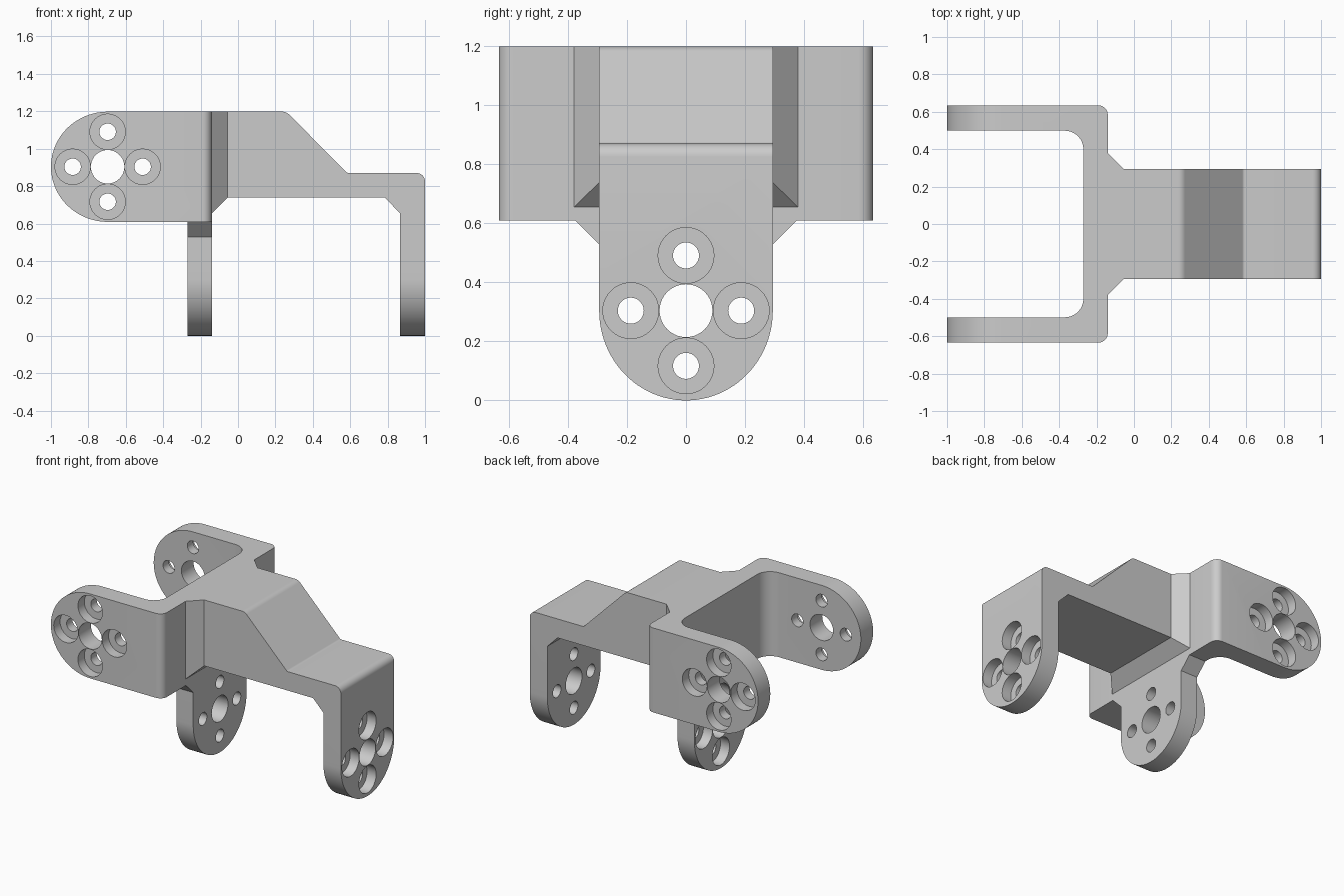
import bpy, bmesh, math
from mathutils import Vector, Matrix

if "Cube" in bpy.data.objects:
    bpy.data.objects.remove(bpy.data.objects["Cube"])

W, R, T = 0.294, 0.304, 0.135   # half width of a lug, lug end length, wall thickness
TOP, MID = 1.198, 0.609         # height range of the fork

grey = bpy.data.materials.new("grey")
grey.diffuse_color = (0.6, 0.6, 0.6, 1)
grey.use_nodes = True
grey.node_tree.nodes["Principled BSDF"].inputs["Base Color"].default_value = grey.diffuse_color


def finish(name, bm):
    bmesh.ops.recalc_face_normals(bm, faces=bm.faces[:])
    me = bpy.data.meshes.new(name)
    bm.to_mesh(me)
    bm.free()
    me.materials.append(grey)
    ob = bpy.data.objects.new(name, me)
    bpy.context.collection.objects.link(ob)
    return ob


def rounded(points, n=8):
    """Polygon from (a, b, radius) corners."""
    out = []
    for i, (a, b, r) in enumerate(points):
        p = Vector((a, b, 0))
        if r == 0:
            out.append((a, b))
            continue
        u = (Vector((*points[i - 1][:2], 0)) - p).normalized()
        v = (Vector((*points[(i + 1) % len(points)][:2], 0)) - p).normalized()
        half = u.angle(v) / 2
        c = p + (u + v).normalized() * r / math.sin(half)
        s = (p + u * r / math.tan(half) - c).normalized()
        e = (p + v * r / math.tan(half) - c).normalized()
        for k in range(n + 1):
            q = c + s.slerp(e, k / n).normalized() * r
            out.append((q.x, q.y))
    return out


def lug_end(n=48):
    """Half-round end: (across, distance from tip)."""
    return [(-W * math.cos(math.pi * k / n), R - R * math.sin(math.pi * k / n)) for k in range(n + 1)]


def prism(name, pts, axis, lo, hi):
    put = {'x': lambda a, b, d: (d, a, b), 'y': lambda a, b, d: (a, d, b),
           'z': lambda a, b, d: (a, b, d)}[axis]
    bm = bmesh.new()
    rings = [[bm.verts.new(put(a, b, d)) for a, b in pts] for d in (lo, hi)]
    bm.faces.new(rings[0])
    bm.faces.new(rings[1][::-1])
    n = len(pts)
    for i in range(n):
        j = (i + 1) % n
        bm.faces.new((rings[0][i], rings[0][j], rings[1][j], rings[1][i]))
    return finish(name, bm)


def boolean(ob, other, op):
    m = ob.modifiers.new(op, 'BOOLEAN')
    m.object, m.operation, m.solver = other, op, 'EXACT'
    dg = bpy.context.evaluated_depsgraph_get()
    me = bpy.data.meshes.new_from_object(ob.evaluated_get(dg))
    ob.modifiers.clear()
    ob.data = me
    bpy.data.objects.remove(other)


def bore(bm, M, rings, n=40):
    """Closed stepped round cutter from (radius, height) rings."""
    loops = [[bm.verts.new(M @ Vector((r * math.cos(2 * math.pi * k / n),
                                       r * math.sin(2 * math.pi * k / n), z))) for k in range(n)]
             for r, z in rings]
    for A, B in zip(loops, loops[1:]):
        for k in range(n):
            j = (k + 1) % n
            bm.faces.new((A[k], A[j], B[j], B[k]))
    bm.faces.new(loops[0])
    bm.faces.new(loops[-1])


# fork: U outline seen from above, trimmed to half-round ends
fork = [(-1.1, -0.634, 0), (-0.14, -0.634, 0.05), (-0.14, 0.634, 0.05), (-1.1, 0.634, 0),
        (-1.1, 0.499, 0), (-0.27, 0.499, 0.1), (-0.27, -0.499, 0.1), (-1.1, -0.499, 0)]
bracket = prism("bracket", rounded(fork), 'z', MID, TOP)
zc = (MID + TOP) / 2
side = [(-1 + d, zc + a * (TOP - MID) / (2 * W)) for a, d in lug_end()] + [(0.2, TOP), (0.2, MID)]
boolean(bracket, prism("fork_trim", side, 'y', -1, 1), 'INTERSECT')

# stepped beam, carried down into the far leg
beam = [(-0.2, TOP, 0), (0.258, TOP, 0.05), (0.585, 0.87, 0.02), (1, 0.87, 0.045), (1, -0.1, 0),
        (1 - T, -0.1, 0), (1 - T, 0.657, 0), (0.785, 0.738, 0), (-0.2, 0.738, 0)]
beam_ob = prism("beam", rounded(beam), 'y', -W, W)
leg = lug_end() + [(W, 1.4), (-W, 1.4)]
boolean(beam_ob, prism("leg_trim", leg, 'x', -0.5, 1.2), 'INTERSECT')
boolean(bracket, beam_ob, 'UNION')

# near leg hanging below the fork, flared at the top
near = lug_end() + [(W, 0.529), (W + 0.08, MID), (W + 0.08, 0.63), (-W - 0.08, 0.63),
                    (-W - 0.08, MID), (-W, 0.529)]
boolean(bracket, prism("near_leg", near, 'x', -0.27, -0.14), 'UNION')

# tapered gusset between fork and beam
bm = bmesh.new()
rings = [[bm.verts.new((x, s * y, h)) for s, h in ((-1, z), (1, z), (1, TOP), (-1, TOP))]
         for x, y, z in ((-0.2, 0.379, 0.655), (-0.14, 0.379, 0.655), (-0.055, W, 0.738))]
for A, B in zip(rings, rings[1:]):
    for k in range(4):
        j = (k + 1) % 4
        bm.faces.new((A[k], A[j], B[j], B[k]))
bm.faces.new(rings[0])
bm.faces.new(rings[2])
boolean(bracket, finish("gusset", bm), 'UNION')

# screw holes: one centre bore and four counterbored holes on every lug
bm = bmesh.new()
for pos, out in (((-0.697, -0.634, zc), (0, -1, 0)), ((-0.697, 0.634, zc), (0, 1, 0)),
                 ((-0.27, 0, 0.304), (-1, 0, 0)), ((1, 0, 0.304), (1, 0, 0))):
    M = Matrix.Translation(pos) @ Vector(out).to_track_quat('Z', 'Y').to_matrix().to_4x4()
    bore(bm, M, [(0.0895, 0.05), (0.0895, -0.18)])
    for k in range(4):
        a = k * math.pi / 2
        P = M @ Matrix.Translation((0.187 * math.cos(a), 0.187 * math.sin(a), 0))
        bore(bm, P, [(0.0945, 0.05), (0.0945, -0.07), (0.044, -0.07), (0.044, -0.18)])
boolean(bracket, finish("hole_cutter", bm), 'DIFFERENCE')

# smooth shading with crisp edges
bpy.ops.object.select_all(action='DESELECT')
bracket.select_set(True)
bpy.context.view_layer.objects.active = bracket
bpy.ops.object.shade_smooth_by_angle(angle=math.radians(30))
